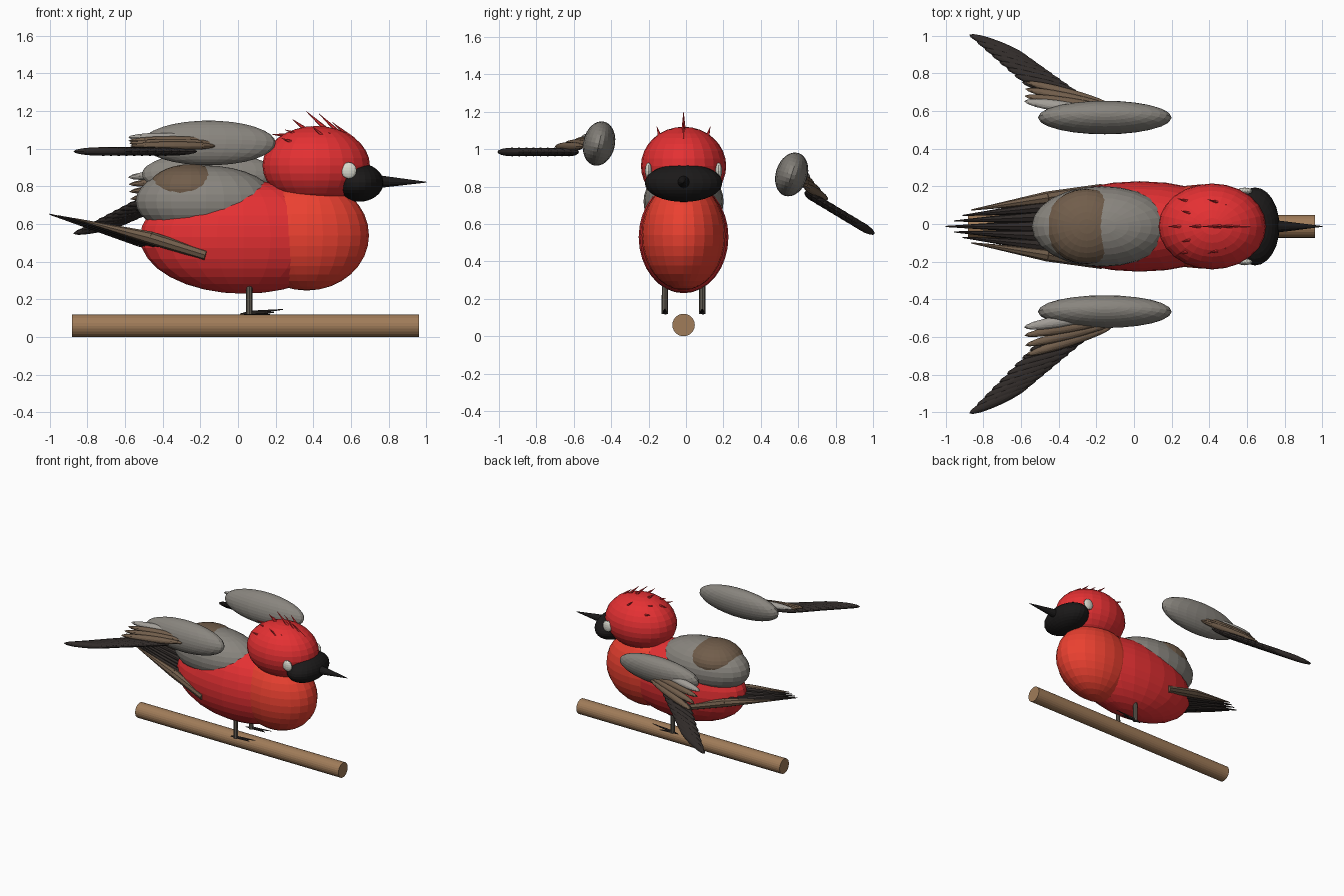
import bpy, bmesh, math
from mathutils import Matrix, Vector

if "Cube" in bpy.data.objects:
    bpy.data.objects.remove(bpy.data.objects["Cube"])

OY = -0.013  # body centre line


def material(name, r, g, b):
    m = bpy.data.materials.new(name)
    m.diffuse_color = (r, g, b, 1)
    m.use_nodes = True
    m.node_tree.nodes["Principled BSDF"].inputs["Base Color"].default_value = m.diffuse_color
    return m


RED = material("red", 0.78, 0.03, 0.033)
BREAST = material("orange_red", 0.83, 0.052, 0.03)
GREY = material("warm_grey", 0.25, 0.235, 0.21)
PALE = material("pale_grey", 0.36, 0.34, 0.31)
BROWN = material("brown", 0.165, 0.11, 0.07)
DARK = material("dark_feather", 0.03, 0.024, 0.022)
BLACK = material("black", 0.011, 0.01, 0.01)
LEG = material("leg_grey", 0.12, 0.105, 0.085)
WOOD = material("wood", 0.35, 0.2, 0.1)
WHITE = material("off_white", 0.7, 0.7, 0.62)


def finish(name, bm, mat):
    bmesh.ops.recalc_face_normals(bm, faces=bm.faces)
    me = bpy.data.meshes.new(name)
    bm.to_mesh(me)
    bm.free()
    me.materials.append(mat)
    ob = bpy.data.objects.new(name, me)
    bpy.context.collection.objects.link(ob)
    return ob


def ball(name, loc, radii, mat, rot=None, frame=Matrix(), seg=24, rings=16):
    bm = bmesh.new()
    m = frame @ Matrix.Translation(loc) @ (rot or Matrix()) @ Matrix.Diagonal((*radii, 1))
    bmesh.ops.create_uvsphere(bm, u_segments=seg, v_segments=rings, radius=1, matrix=m)
    return finish(name, bm, mat)


def cone(name, points, radii, mat, seg=8):
    # tapered rod through the given points
    bm = bmesh.new()
    for p, q, r1, r2 in zip(points, points[1:], radii, radii[1:]):
        a, b = Vector(p), Vector(q)
        d = b - a
        m = Matrix.Translation((a + b) / 2) @ d.to_track_quat('Z', 'Y').to_matrix().to_4x4()
        bmesh.ops.create_cone(bm, cap_ends=True, segments=seg, radius1=r1, radius2=r2,
                              depth=d.length, matrix=m)
    return finish(name, bm, mat)


# branch
cone("branch", [(-0.88, OY, 0.06), (0.96, OY, 0.06)], (0.06, 0.06), WOOD, 24)

# body, breast, back and head
ball("body", (0.03, OY, 0.53), (0.55, 0.24, 0.30), RED)
ball("breast", (0.365, OY, 0.54), (0.33, 0.224, 0.293), BREAST)
ball("back", (-0.17, OY, 0.72), (0.373, 0.214, 0.19), GREY)
ball("back_patch", (-0.25, OY, 0.787), (0.225, 0.2, 0.13), BROWN)
ball("head", (0.415, OY, 0.91), (0.285, 0.228, 0.21), RED)
ball("face_mask", (0.642, OY, 0.82), (0.13, 0.207, 0.102), BLACK)
cone("beak", [(0.73, OY, 0.825), (1.0, OY, 0.822)], (0.036, 0.002), BLACK, 12)
for s in (-1, 1):
    ball("eye", (0.588, OY + s * 0.188, 0.884), (0.041, 0.018, 0.044), WHITE, seg=16, rings=8)

# crest spikes along the crown, then smaller ones on both sides
for bx, bz, tx, tz in ((0.36, 1.1, 0.29, 1.155), (0.47, 1.1, 0.36, 1.2),
                       (0.54, 1.08, 0.43, 1.185), (0.61, 1.05, 0.5, 1.14),
                       (0.27, 1.07, 0.18, 1.075)):
    cone("crest_spike", [(bx, OY, bz), (tx, OY, tz)], (0.013, 0.001), RED, 6)
for s in (-1, 1):
    for x, y, z, up in ((0.32, 0.065, 1.075, 0.025), (0.46, 0.125, 1.06, 0.06),
                        (0.3, 0.13, 1.03, 0.025), (0.55, 0.1, 1.05, 0.035)):
        cone("crest_spike", [(x, OY + s * y, z), (x - 0.07, OY + s * (y + 0.018), z + up)],
             (0.012, 0.001), RED, 6)

# tail feathers, widest near the middle
for i in range(-3, 4):
    n = abs(i)
    base = Vector((-0.17, OY + 0.066 * i, 0.42 + 0.005 * n))
    tip = Vector((-1.0 + 0.045 * n, OY + 0.029 * i, 0.652 - 0.008 * n))
    mid = base.lerp(tip, 0.42) + Vector((0, 0, 0.005 * n - 0.005))
    cone("tail_feather", [base, mid, tip], (0.028, 0.034, 0.003), BROWN if n == 3 else DARK)


# wings: local y points outward from the shoulder
def wing(side, y, z, droop):
    f = (Matrix.Translation((-0.155, y, z)) @ Matrix.Diagonal((1, side, 1, 1))
         @ Matrix.Rotation(math.radians(-droop), 4, 'X'))
    ball("wing_shoulder", (0, 0, 0), (0.355, 0.085, 0.12), GREY,
         Matrix.Rotation(math.radians(13), 4, 'X'), f)

    def feather(name, x, d, h, radii, angle, mat):
        ball(name, (x, d, h), radii, mat,
             Matrix.Rotation(math.radians(-angle), 4, 'Z'), f, 16, 8)

    for i in range(9):
        t = i / 8
        feather("primary_feather", -0.23 - 0.33 * t, 0.16 + 0.305 * t, -0.045,
                (0.175, 0.029, 0.023), 15 + 10 * t, DARK)
    for i in range(3):
        feather("secondary_feather", -0.19, 0.085 + 0.036 * i, 0.012 - 0.014 * i,
                (0.24, 0.027, 0.024), 10 + 4 * i, BROWN)
    feather("wing_covert", -0.25, 0.055, 0.03, (0.18, 0.03, 0.024), 9, PALE)


wing(-1, -0.465, 1.03, 0)
wing(1, 0.565, 0.865, 31)

# legs and toes
for s in (-1, 1):
    y = OY + s * 0.1
    cone("leg", [(0.06, y, 0.12), (0.06, y, 0.27)], (0.018, 0.016), LEG)
    for dy, tx, tz in ((-0.012, 0.19, 0.13), (0, 0.24, 0.147), (0.012, 0.17, 0.12), (0, 0.01, 0.122)):
        cone("toe", [(0.06, y, 0.128), (tx, y + dy, tz)], (0.012, 0.002), DARK, 6)
